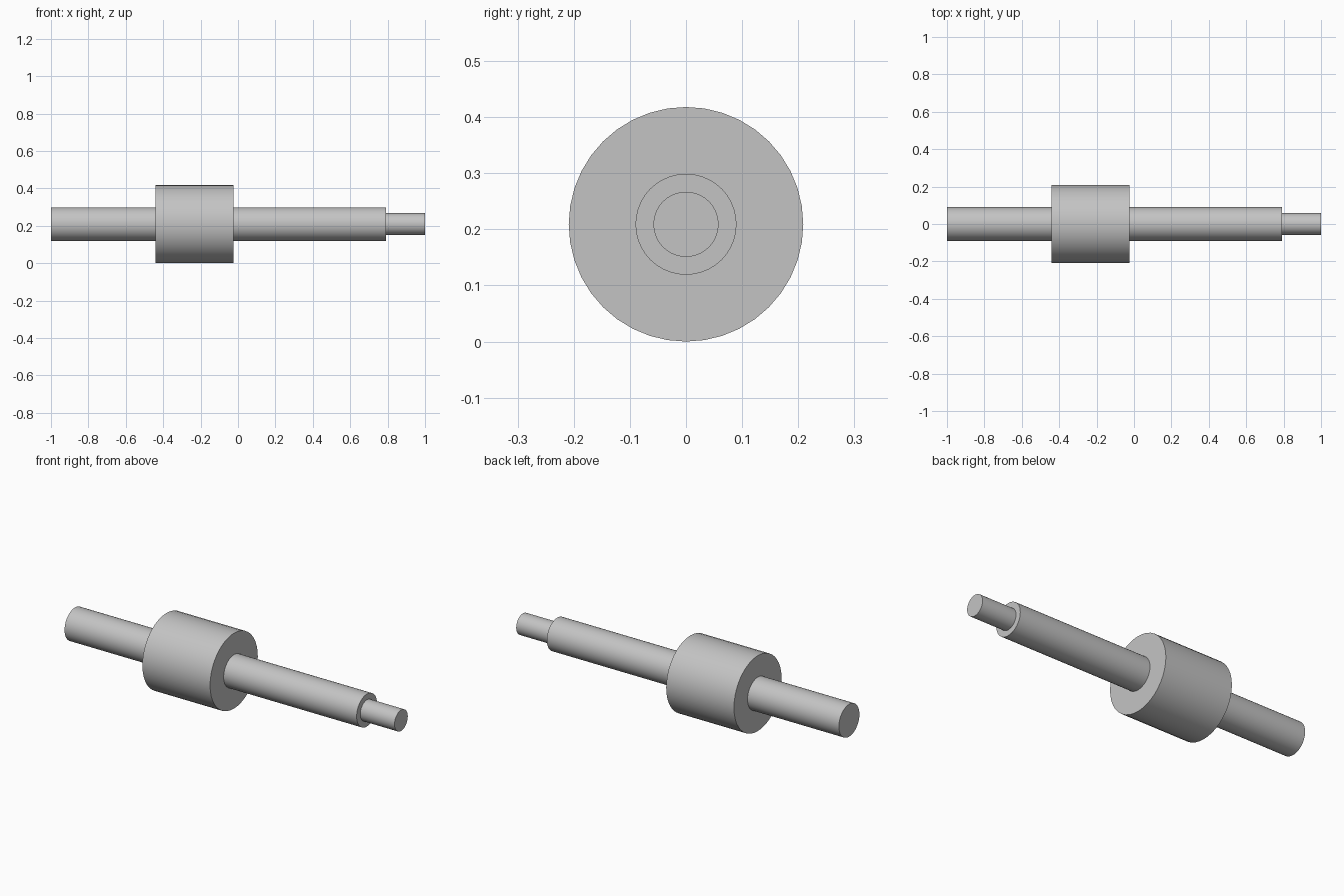
import bpy, bmesh, math

if "Cube" in bpy.data.objects:
    bpy.data.objects.remove(bpy.data.objects["Cube"])

SIDES = 40
AXIS_Z = 0.209

steel = bpy.data.materials.new("plain_grey")
steel.diffuse_color = (0.55, 0.55, 0.55, 1)
steel.use_nodes = True
steel.node_tree.nodes["Principled BSDF"].inputs["Base Color"].default_value = steel.diffuse_color

# Turned outline as (x, radius): plain end, thick collar, long shaft, thin tip
outline = [(-1.0, 0.09), (-0.44, 0.09), (-0.44, 0.209), (-0.025, 0.209),
           (-0.025, 0.09), (0.79, 0.09), (0.79, 0.058), (1.0, 0.058)]

bm = bmesh.new()
rings = []
for x, r in outline:
    ring = []
    for i in range(SIDES):
        a = 2 * math.pi * i / SIDES
        ring.append(bm.verts.new((x, r * math.cos(a), AXIS_Z + r * math.sin(a))))
    rings.append(ring)

# Walls and shoulders between neighbouring rings
for a, b in zip(rings, rings[1:]):
    for i in range(SIDES):
        j = (i + 1) % SIDES
        bm.faces.new((a[i], a[j], b[j], b[i]))

# Flat end caps
bm.faces.new(rings[0])
bm.faces.new(rings[-1])
bmesh.ops.recalc_face_normals(bm, faces=bm.faces)

mesh = bpy.data.meshes.new("stepped_shaft")
bm.to_mesh(mesh)
bm.free()
mesh.materials.append(steel)
shaft = bpy.data.objects.new("stepped_shaft", mesh)
bpy.context.collection.objects.link(shaft)

# Smooth barrels with crisp shoulders
bpy.context.view_layer.objects.active = shaft
shaft.select_set(True)
bpy.ops.object.shade_smooth_by_angle(angle=math.radians(30))
